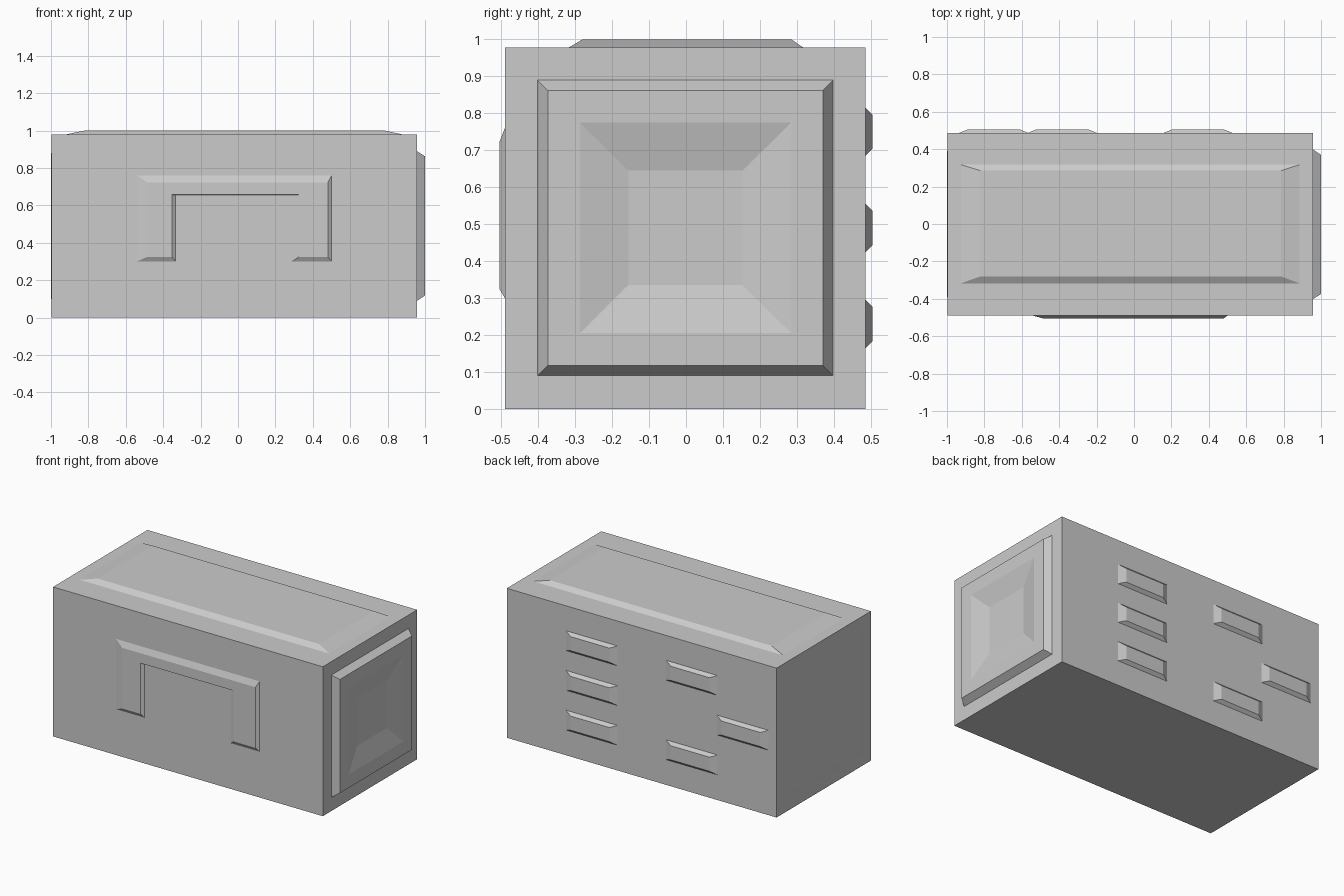
import bpy, bmesh

if "Cube" in bpy.data.objects:
    bpy.data.objects.remove(bpy.data.objects["Cube"])

grey = bpy.data.materials.new("plain grey")
grey.diffuse_color = (0.6, 0.6, 0.6, 1)
grey.use_nodes = True
grey.node_tree.nodes["Principled BSDF"].inputs["Base Color"].default_value = grey.diffuse_color

# Maps panel coordinates (u, v, height) to world space for each side of the box
TO_WORLD = {
    "front": lambda u, v, h: (u, h, v),
    "back": lambda u, v, h: (u, h, v),
    "left": lambda u, v, h: (h, u, v),
    "right": lambda u, v, h: (h, u, v),
    "top": lambda u, v, h: (u, v, h),
}


def rect(u0, u1, v0, v1):
    return [(u0, v0), (u1, v0), (u1, v1), (u0, v1)]


def loft(name, side, rings):
    """Join outlines [(points, height), ...] into one closed stepped solid."""
    bm = bmesh.new()
    loops = [[bm.verts.new(TO_WORLD[side](u, v, h)) for u, v in pts] for pts, h in rings]
    n = len(loops[0])
    for a, b in zip(loops, loops[1:]):
        for i in range(n):
            j = (i + 1) % n
            bm.faces.new((a[i], a[j], b[j], b[i]))
    bm.faces.new(loops[0][::-1])
    bm.faces.new(loops[-1])
    bmesh.ops.recalc_face_normals(bm, faces=bm.faces)
    mesh = bpy.data.meshes.new(name)
    bm.to_mesh(mesh)
    bm.free()
    mesh.materials.append(grey)
    obj = bpy.data.objects.new(name, mesh)
    bpy.context.collection.objects.link(obj)
    return obj


# Main box
X0, X1, Y0, Y1, TOP = -0.996, 0.957, -0.49, 0.486, 0.978
loft("body", "top", [(rect(X0, X1, Y0, Y1), 0), (rect(X0, X1, Y0, Y1), TOP)])

# Raised lid panel
loft("top_panel", "top", [(rect(-0.925, 0.885, -0.317, 0.317), TOP),
                          (rect(-0.82, 0.785, -0.28, 0.285), 1.0)])

# Right panel with a shallow dished centre
loft("right_panel", "right", [(rect(-0.402, 0.398, 0.09, 0.89), X1),
                              (rect(-0.374, 0.37, 0.118, 0.862), 1.0),
                              (rect(-0.287, 0.285, 0.205, 0.775), 1.0),
                              (rect(-0.156, 0.153, 0.335, 0.645), 0.97)])

# Very shallow left panel
loft("left_panel", "left", [(rect(-0.42, 0.42, 0.07, 0.91), X0),
                            (rect(-0.37, 0.37, 0.12, 0.86), -1.0)])

# Arch-shaped relief on the front
arch_base = [(-0.54, 0.30), (-0.54, 0.76), (0.50, 0.76), (0.50, 0.30),
             (0.29, 0.30), (0.29, 0.655), (-0.333, 0.655), (-0.333, 0.30)]
arch_face = [(-0.485, 0.325), (-0.485, 0.722), (0.48, 0.722), (0.48, 0.325),
             (0.325, 0.325), (0.325, 0.657), (-0.353, 0.657), (-0.353, 0.325)]
loft("front_arch", "front", [(arch_base, Y0), (arch_face, -0.505)])

# Six raised bars on the back
bars = [(0.342, 0.75), (0.342, 0.49), (0.342, 0.23),
        (-0.383, 0.75), (-0.383, 0.23), (-0.75, 0.49)]
for i, (u, v) in enumerate(bars):
    loft(f"back_bar_{i + 1}", "back",
         [(rect(u - 0.187, u + 0.187, v - 0.065, v + 0.065), Y1),
          (rect(u - 0.14, u + 0.14, v - 0.046, v + 0.046), 0.505)])
